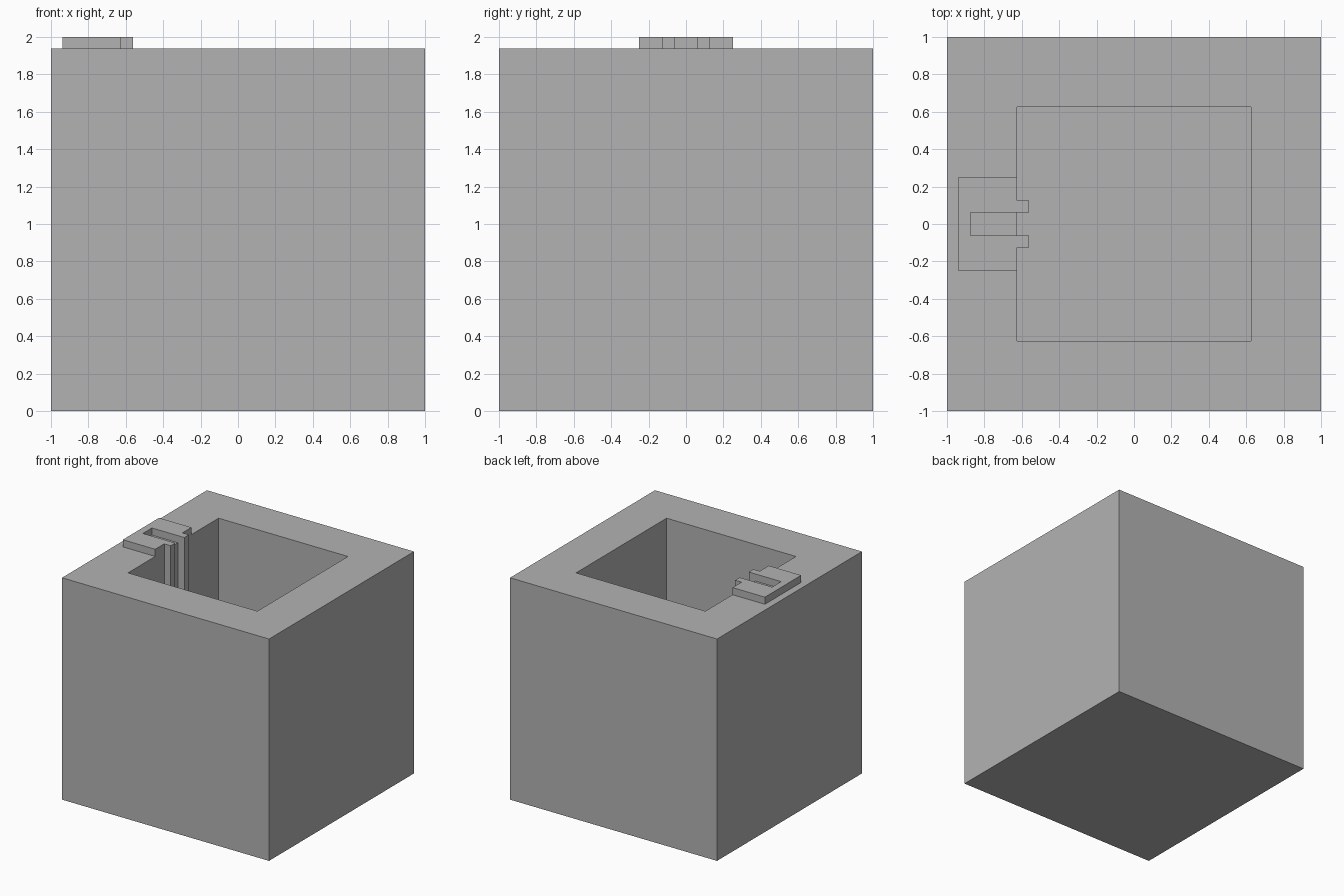
import bpy
import bmesh
from mathutils import Vector

U = 1 / 16            # module of the model
TOP = 31 * U          # height of the block
FLOOR = 6 * U         # floor thickness, same as the walls
WALL = 6 * U

old = bpy.data.objects.get("Cube")
if old:
    bpy.data.objects.remove(old, do_unlink=True)

GREY = (0.45, 0.45, 0.45, 1)
grey = bpy.data.materials.new("plain grey")
grey.use_nodes = True
grey.diffuse_color = GREY
grey.node_tree.nodes["Principled BSDF"].inputs["Base Color"].default_value = GREY


def finish(name, bm):
    bmesh.ops.recalc_face_normals(bm, faces=bm.faces)
    mesh = bpy.data.meshes.new(name)
    bm.to_mesh(mesh)
    bm.free()
    mesh.materials.append(grey)
    obj = bpy.data.objects.new(name, mesh)
    bpy.context.collection.objects.link(obj)
    return obj


def prism(name, outline, z0, z1):
    """Extrude a flat outline from z0 up to z1."""
    bm = bmesh.new()
    face = bm.faces.new([bm.verts.new((x, y, z0)) for x, y in outline])
    new = bmesh.ops.extrude_face_region(bm, geom=[face])["geom"]
    verts = [v for v in new if isinstance(v, bmesh.types.BMVert)]
    bmesh.ops.translate(bm, verts=verts, vec=(0, 0, z1 - z0))
    return finish(name, bm)


# Hollow block: inset the top face and push it down to the floor
bm = bmesh.new()
bmesh.ops.create_cube(bm, size=2)
for v in bm.verts:
    v.co.z = TOP if v.co.z > 0 else 0
top = max(bm.faces, key=lambda f: f.calc_center_median().z)
bmesh.ops.inset_region(bm, faces=[top], thickness=WALL, use_even_offset=True)
new = bmesh.ops.extrude_face_region(bm, geom=[top])["geom"]
bmesh.ops.delete(bm, geom=[top], context='FACES_ONLY')
sunk = [v for v in new if isinstance(v, bmesh.types.BMVert)]
bmesh.ops.translate(bm, verts=sunk, vec=Vector((0, 0, FLOOR - TOP)))
finish("hollow_block", bm)

# Slotted bracket on the rim, with two prongs reaching over the cavity
half = [(-15 * U, 4 * U), (-10 * U, 4 * U), (-10 * U, 2 * U),
        (-9 * U, 2 * U), (-9 * U, U), (-14 * U, U)]
outline = half + [(x, -y) for x, y in reversed(half)]
prism("rim_bracket", outline, TOP, 2)

# Twin rails running down the cavity wall from the prongs
for side, s in (("left", 1), ("right", -1)):
    rail = [(-10 * U, s * U), (-9 * U, s * U),
            (-9 * U, s * 2 * U), (-10 * U, s * 2 * U)]
    prism(side + "_rail", rail, FLOOR, TOP)
